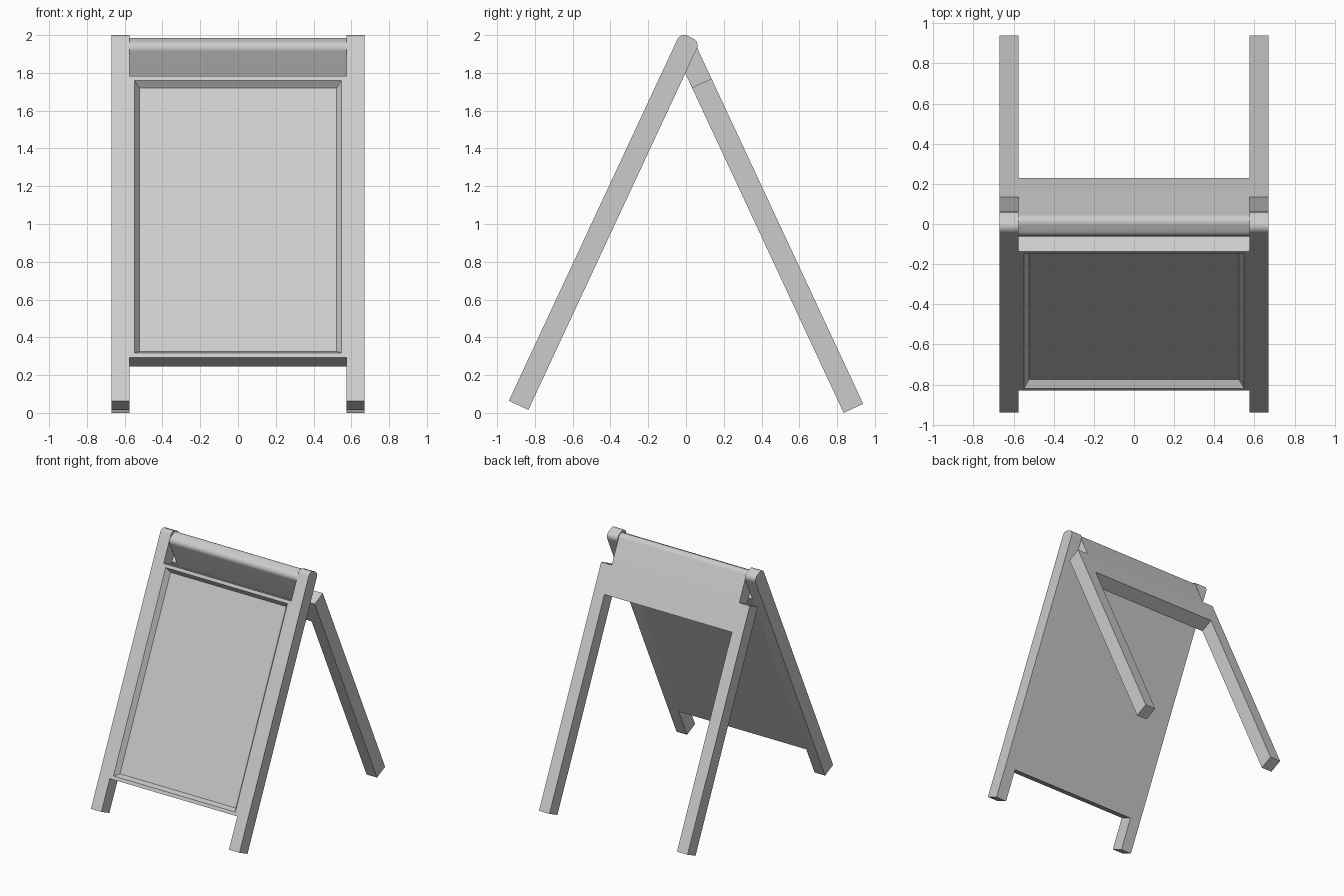
import bpy, bmesh, math

if "Cube" in bpy.data.objects:
    bpy.data.objects.remove(bpy.data.objects["Cube"])

TILT = math.radians(25)
SIN, COS = math.sin(TILT), math.cos(TILT)
THICK = 0.114      # board thickness
LENGTH = 2.151     # full length of a sloping side
IN, OUT = 0.575, 0.67
FRONT, BACK = (-1, 0.064), (1, 0.048)   # side sign, height of the outer foot edge


def place(side, s, t):
    """s runs up the slope, t runs inward from the outer surface."""
    sign, z0 = side
    return sign * (0.938 - s * SIN - t * COS), z0 + s * COS - t * SIN


def profile(s0, s1, rounded):
    pts = [(s0, THICK), (s0, 0)]
    if not rounded:
        return pts + [(s1, 0), (s1, THICK)]
    r, n = 0.04, 8
    arc = [math.pi / 2 * i / n for i in range(n + 1)]
    pts += [(s1 - r + r * math.sin(a), r - r * math.cos(a)) for a in arc]
    pts += [(s1 - r + r * math.cos(a), THICK - r + r * math.sin(a)) for a in arc]
    return pts


def board(name, side, x0, x1, s0, s1, rounded=False, recess=False):
    bm = bmesh.new()
    base = bm.faces.new([bm.verts.new((x0, *place(side, s, t)))
                         for s, t in profile(s0, s1, rounded)])
    ext = bmesh.ops.extrude_face_region(bm, geom=[base], use_keep_orig=True)
    moved = [g for g in ext["geom"] if isinstance(g, bmesh.types.BMVert)]
    bmesh.ops.translate(bm, verts=moved, vec=(x1 - x0, 0, 0))
    bmesh.ops.recalc_face_normals(bm, faces=bm.faces[:])
    bm.normal_update()
    if recess:
        # sunken poster field with a sloping border
        face = min(bm.faces, key=lambda f: f.normal.y)
        bmesh.ops.inset_individual(bm, faces=[face], thickness=0.037)
        bm.normal_update()
        bmesh.ops.inset_individual(bm, faces=[face], thickness=0.038, depth=-0.038)
    me = bpy.data.meshes.new(name)
    bm.to_mesh(me)
    bm.free()
    ob = bpy.data.objects.new(name, me)
    bpy.context.collection.objects.link(ob)
    if rounded:
        bpy.ops.object.select_all(action='DESELECT')
        ob.select_set(True)
        bpy.context.view_layer.objects.active = ob
        bpy.ops.object.shade_smooth_by_angle(angle=math.radians(30))
    return ob


# legs on both sides
for label, x0, x1 in (("left", -OUT, -IN), ("right", IN, OUT)):
    board("front_leg_" + label, FRONT, x0, x1, 0, LENGTH, rounded=True)
    board("back_leg_" + label, BACK, x0, x1, 0, 1.90)

# display panel between the front legs
board("display_panel", FRONT, -IN, IN, 0.254, 1.898, recess=True)

# rear top board with the rounded hinge edge
board("back_top_board", BACK, -IN, IN, 1.675, LENGTH, rounded=True)
